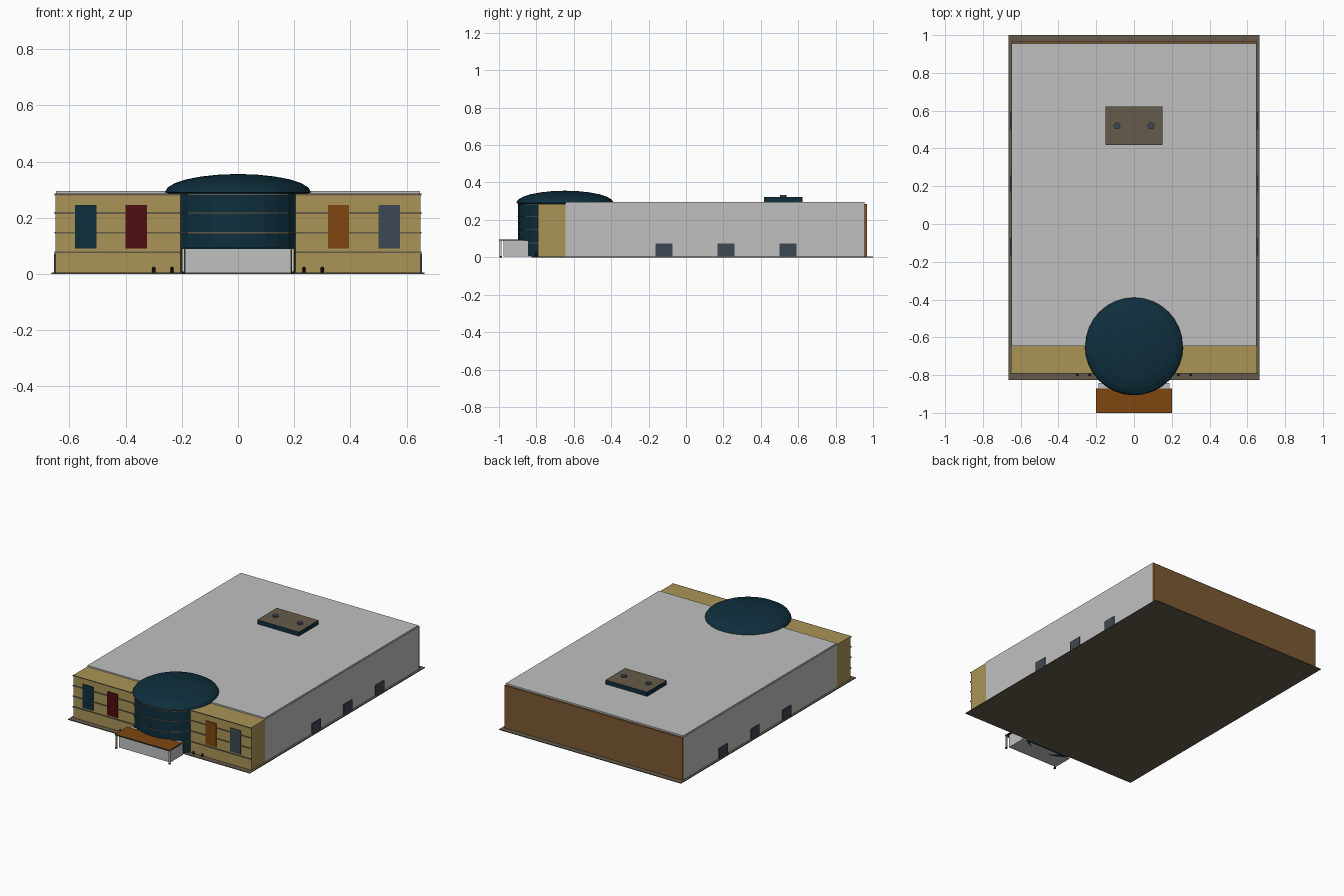
import bpy, bmesh
from math import sin, cos, pi

cube = bpy.data.objects.get("Cube")
if cube:
    bpy.data.objects.remove(cube, do_unlink=True)


def material(name, r, g, b):
    m = bpy.data.materials.new(name)
    m.use_nodes = True
    m.diffuse_color = (r, g, b, 1)
    m.node_tree.nodes["Principled BSDF"].inputs["Base Color"].default_value = (r, g, b, 1)
    return m


GREY = material("light grey", .53, .53, .53)
SAND = material("sand yellow", .40, .30, .093)
BROWN = material("brown", .205, .102, .034)
ORANGE = material("burnt orange", .21, .062, .005)
NAVY = material("dark teal", .0045, .028, .046)
RED = material("dark red", .075, .004, .005)
SLATE = material("slate", .048, .065, .084)
STONE = material("grey brown", .13, .107, .07)
CREAM = material("cream", .7, .62, .42)
BLACK = material("near black", .01, .01, .01)


def finish(name, bm, *mats):
    mesh = bpy.data.meshes.new(name)
    bmesh.ops.recalc_face_normals(bm, faces=bm.faces)
    bm.to_mesh(mesh)
    bm.free()
    for m in mats:
        mesh.materials.append(m)
    ob = bpy.data.objects.new(name, mesh)
    bpy.context.collection.objects.link(ob)
    return ob


def box(name, xs, ys, zs, mat, top=None):
    """Box between the given limits, with an optional different top colour."""
    bm = bmesh.new()
    bmesh.ops.create_cube(bm, size=1)
    for v in bm.verts:
        v.co = [lim[0] if c < 0 else lim[1] for c, lim in zip(v.co, (xs, ys, zs))]
    bm.normal_update()
    if top:
        for f in bm.faces:
            f.material_index = int(f.normal.z > .9)
    return finish(name, bm, mat, *([top] if top else []))


def turned(name, x, y, profile, mat, sides=32):
    """Solid of revolution from (radius, height) points; both ends are capped."""
    bm = bmesh.new()
    rings = [[bm.verts.new((x + r * cos(2 * pi * i / sides), y + r * sin(2 * pi * i / sides), z))
              for i in range(sides)] for r, z in profile]
    for a, b in zip(rings, rings[1:]):
        for i in range(sides):
            j = (i + 1) % sides
            bm.faces.new((a[i], a[j], b[j], b[i]))
    bm.faces.new(rings[0])
    bm.faces.new(rings[-1])
    return finish(name, bm, mat)


# Ground slab and main hall
box("ground_slab", (-.664, .664), (-.825, 1), (0, .005), STONE)
box("hall", (-.65, .65), (-.645, .953), (.003, .285), GREY)
box("back_wall", (-.65, .65), (.953, .967), (.003, .285), BROWN)
box("roof", (-.648, .648), (-.645, .955), (.285, .295), GREY)

# Front wing with horizontal bands
box("front_wing", (-.65, .65), (-.79, -.645), (.003, .286), SAND)
DRUM_Y = -.647
BANDS = (.077, .147, .217, .283)
for z in BANDS:
    box("wing_band", (-.654, .654), (-.794, -.788), (z - .003, z + .003), STONE)

# Round entrance drum with bands and a shallow dome
turned("drum", 0, DRUM_Y, [(.25, .003), (.25, .292)], NAVY)
for z in BANDS:
    turned("drum_band", 0, DRUM_Y, [(.254, z - .002), (.254, z + .002)], STONE)
dome = [(.25, .288)]
for k in range(6):
    a = k * pi / 12
    dome.append((.26 * cos(a), .291 + .065 * sin(a)))
dome.append((.004, .356))
turned("dome", 0, DRUM_Y, dome, NAVY)

# Coloured panels on the front wing
for name, x, mat in (("teal", -.542, NAVY), ("red", -.362, RED),
                     ("orange", .358, ORANGE), ("slate", .538, SLATE)):
    box(name + "_panel", (x - .038, x + .038), (-.795, -.789), (.09, .246), mat)

# Entrance vestibule and canopy on posts
box("vestibule", (-.188, .188), (-.975, -.843), (.003, .09), GREY)
box("canopy", (-.2, .2), (-1, -.87), (.089, .096), NAVY, ORANGE)

# Paired parts on both sides
for s in (-1, 1):
    box("canopy_post", (s * .195 - .004, s * .195 + .004), (-.996, -.986), (.008, .089), CREAM)
    box("post_foot", (s * .195 - .005, s * .195 + .005), (-.997, -.985), (0, .008), BLACK)
    for y in (-.118, .213, .545):
        box("side_door", (s * .652 - .004, s * .652 + .004), (y - .045, y + .045), (.003, .073), SLATE)
    for x in (.235, .3):
        turned("bollard", s * x, -.8, [(.004, .004), (.006, .01), (.006, .02), (.003, .025)], BLACK, 8)
    turned("roof_vent", s * .09, .52, [(.018, .32), (.018, .332)], SLATE, 16)

# Rooftop plant
box("roof_unit", (-.152, .152), (.418, .622), (.294, .323), NAVY, STONE)
